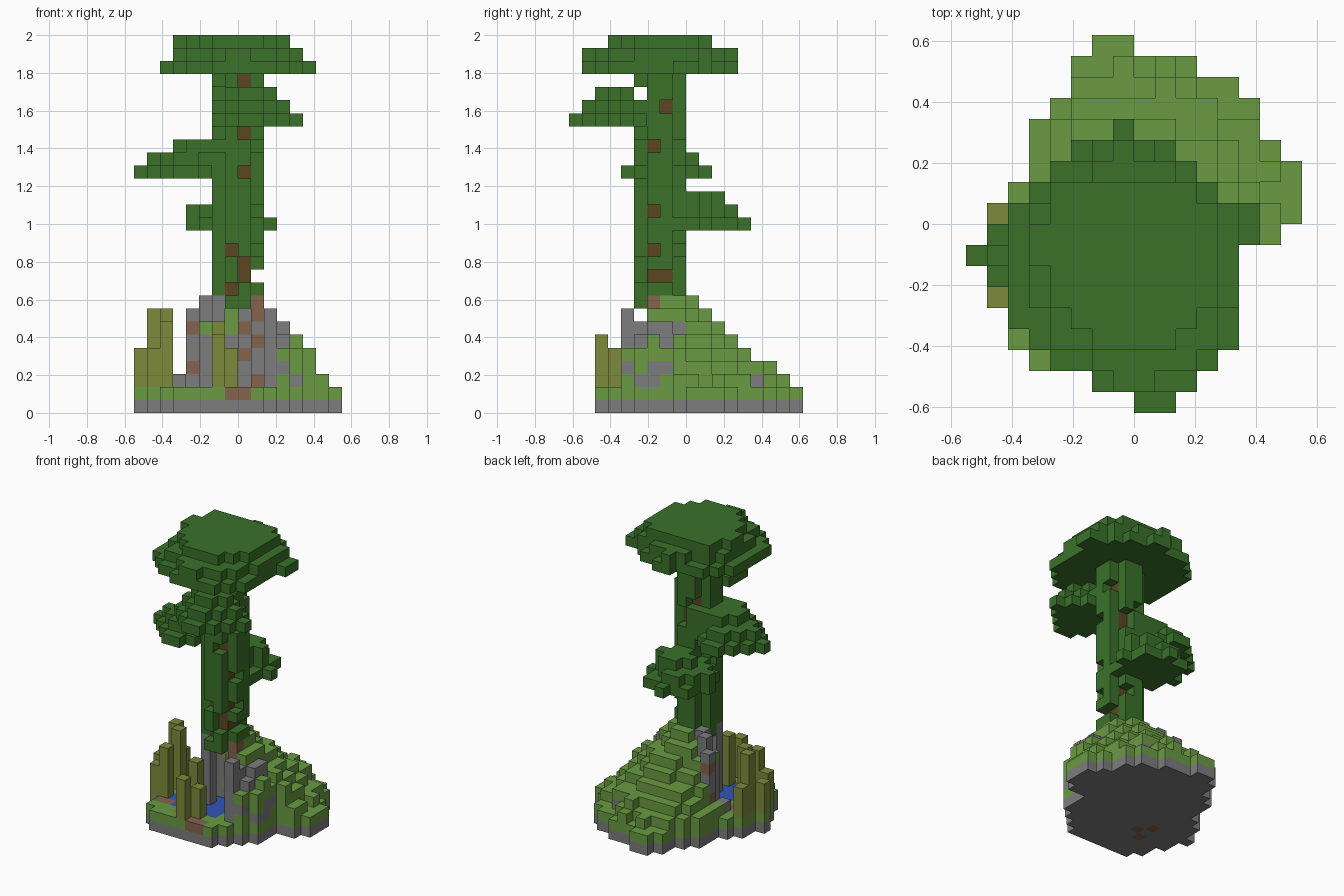
import bpy, bmesh, math, random

random.seed(11)
U = 2 / 29  # edge length of one block

if "Cube" in bpy.data.objects:
    bpy.data.objects.remove(bpy.data.objects["Cube"])


def make_material(name, hex_code):
    lin = [(int(hex_code[i:i + 2], 16) / 255) ** 2.2 for i in (0, 2, 4)] + [1]
    mat = bpy.data.materials.new(name)
    mat.use_nodes = True
    mat.diffuse_color = lin
    mat.node_tree.nodes["Principled BSDF"].inputs["Base Color"].default_value = lin
    return mat


MATS = {n: make_material(n, c) for n, c in (
    ("leaf_green", "3D712E"), ("grass_green", "699A45"), ("stone_grey", "7C7C7C"),
    ("reed_olive", "7D893E"), ("earth_brown", "83634D"), ("bark_brown", "5C4826"),
    ("water_blue", "3656B4"))}
NAMES = list(MATS)
blocks = {}  # cell -> (part, material)


def put(part, mat, x, y, z):
    blocks.setdefault((x, y, z), (part, mat))


def disc(part, z, cx, cy, rx, ry):
    """One ragged leaf layer: tips along both axes, gaps along the rim."""
    for x in range(-9, 9):
        for y in range(-10, 9):
            dx, dy = abs(x + .5 - cx), abs(y + .5 - cy)
            r = (dx / rx) ** 1.3 + (dy / ry) ** 1.3
            if r <= 1 and (r < .8 or min(dx, dy) < .8 or random.random() < .75):
                put(part, "leaf_green", x, y, z)


# Island: front and back edge of each column of blocks
FRONT = [-2, -4, -6, -7, -7, -7, -7, -7, -7, -7, -6, -5, -4, -1, -1, 0]
BACK = [-1, 1, 2, 5, 6, 8, 9, 9, 8, 8, 8, 7, 7, 6, 4, 3]


def pond_distance(cx, cy):
    return math.hypot((cx + 1.8) / 3.2, (cy + 3.1) / 2.3)


def hill_height(cx, cy):
    dy = cy + 2
    d = math.hypot(cx * 1.35, dy * 2 if dy < 0 else dy)
    h = int(11.8 - .88 * d + random.uniform(-.9, .1))
    if cx < -5 or cy < -5 or (cy < -3 and cx < 2) or (cx < -3 and cy < 1):
        h = 2
    elif cx < -4:
        h = min(h, 3)
    return max(2, min(9, h))


def ground_material(cx, cy, z, top):
    r = random.random()
    if z == 0:
        return "stone_grey"
    if z == 1:
        near_pond = pond_distance(cx, cy) < 1.4
        return "earth_brown" if r < .14 and cy < 0 else \
            "stone_grey" if r < .3 and near_pond else "grass_green"
    if cy < 0 and cx < 5:
        grass = .6 if top else .4 if cx > 2 else .15
        return "grass_green" if r < grass else "earth_brown" if r > .83 else "stone_grey"
    return "stone_grey" if r < .12 and not top else "grass_green"


# Stone pillars around the pond: column and top height
for x, y, h in ((-2, -3, 9), (-4, 1, 8), (-3, 0, 9), (-2, -1, 9), (2, -5, 8), (-5, 0, 3)):
    for z in range(1, h):
        put("island", "earth_brown" if z in (3, 6) and x < -3 else "stone_grey", x, y, z)

for i, (lo, hi) in enumerate(zip(FRONT, BACK)):
    x = i - 8
    for y in range(lo, hi):
        cx, cy = x + .5, y + .5
        if pond_distance(cx, cy) < 1:
            put("island", "stone_grey", x, y, 0)
            put("pond_water", "water_blue", x, y, 1)
            continue
        h = hill_height(cx, cy)
        for z in range(h):
            put("island", ground_material(cx, cy, z, z == h - 1), x, y, z)

# Bare earth under the island
for x, y in ((-4, -4), (-3, -3), (-4, -2)):
    blocks[(x, y, 0)] = ("island", "earth_brown")

# Reeds: column and top height
for x, y, h in ((-6, -2, 8), (-7, -1, 8), (-6, -4, 7), (-7, -4, 5), (-8, -2, 5),
                (-7, 0, 5), (-2, -7, 6), (-1, -6, 5), (-2, -5, 7)):
    for z in range(2, h):
        blocks[(x, y, z)] = ("reeds", "reed_olive")

# Trunk: bark core wrapped in vines, with gaps that show the bark
GAPS = {(x, -4, z) for x, z in ((0, 25), (0, 21), (0, 18), (-1, 12), (0, 11), (0, 10), (-1, 9))}
GAPS |= {(1, y, z) for y, z in ((-2, 23), (-3, 20), (-3, 15), (-3, 12), (-3, 10), (-2, 10))}
for z in range(8, 27):
    for x in range(-2, 2):
        for y in range(-4, 0):
            edge_x, edge_y = x in (-2, 1), y in (-4, -1)
            if not edge_x and not edge_y:
                put("trunk", "bark_brown", x, y, z)
            elif edge_x != edge_y and (x, y, z) not in GAPS and not (z == 24 and y == -4):
                hidden_side = x == -2 or y == -1
                if not hidden_side or random.random() > .1:
                    put("trunk_vines", "leaf_green", x, y, z)

# Leaf pads on the branches, each a stack of layers from the widest up
PADS = {
    "back_branch": (14, (-.5, 1.5, 3.5, 3.5), (-1, 1.5, 3, 2.5), (0, 1.5, 2, 1.5)),
    "side_branch": (18, (-4, -1.5, 4, 3.5), (-3.5, -1.5, 3.5, 2.5), (-2.5, -2, 2.5, 2)),
    "front_branch": (22, (1.2, -5.5, 3.6, 3.5), (1, -5.5, 3, 2.5), (1, -5.5, 2, 1.5)),
}
for part, (z, *layers) in PADS.items():
    for k, layer in enumerate(layers):
        disc(part, z + k, *layer)

# Crown: three layers, front and back edge of each row, stepping inward
CROWN = [
    (-6, 26, [-5, -6, -7, -7, -8, -8, -8, -8, -8, -7, -6, -1],
     [1, 2, 3, 3, 3, 4, 4, 3, 3, 2, 1, 1]),
    (-5, 27, [-4, -6, -6, -7, -8, -8, -7, -7, -6, -4], [1, 2, 2, 3, 4, 3, 3, 2, 2, 1]),
    (-5, 28, [-2, -4, -5, -6, -6, -6, -6, -5, -4], [0, 2, 2, 2, 2, 2, 2, 2, 1]),
]
for start, z, fronts, backs in CROWN:
    for x, (lo, hi) in enumerate(zip(fronts, backs), start):
        for y in range(lo, hi):
            put("crown", "leaf_green", x, y, z)

# Turn the blocks of each part into a mesh of exposed faces
DIRS = [(a, s) for a in range(3) for s in (0, 1)]


def build(part):
    bm = bmesh.new()
    verts = {}
    for cell, (owner, mat) in blocks.items():
        if owner != part:
            continue
        for a, s in DIRS:
            near = list(cell)
            near[a] += 2 * s - 1
            if tuple(near) in blocks:
                continue
            ring = []
            for p, q in ((0, 0), (1, 0), (1, 1), (0, 1)):
                c = list(cell)
                c[a] += s
                c[(a + 1) % 3] += p
                c[(a + 2) % 3] += q
                c = tuple(c)
                if c not in verts:
                    verts[c] = bm.verts.new([v * U for v in c])
                ring.append(verts[c])
            face = bm.faces.new(ring if s else ring[::-1])
            face.material_index = NAMES.index(mat)
    mesh = bpy.data.meshes.new(part)
    bm.to_mesh(mesh)
    bm.free()
    for mat in MATS.values():
        mesh.materials.append(mat)
    bpy.context.collection.objects.link(bpy.data.objects.new(part, mesh))


for part in sorted({owner for owner, _ in blocks.values()}):
    build(part)
